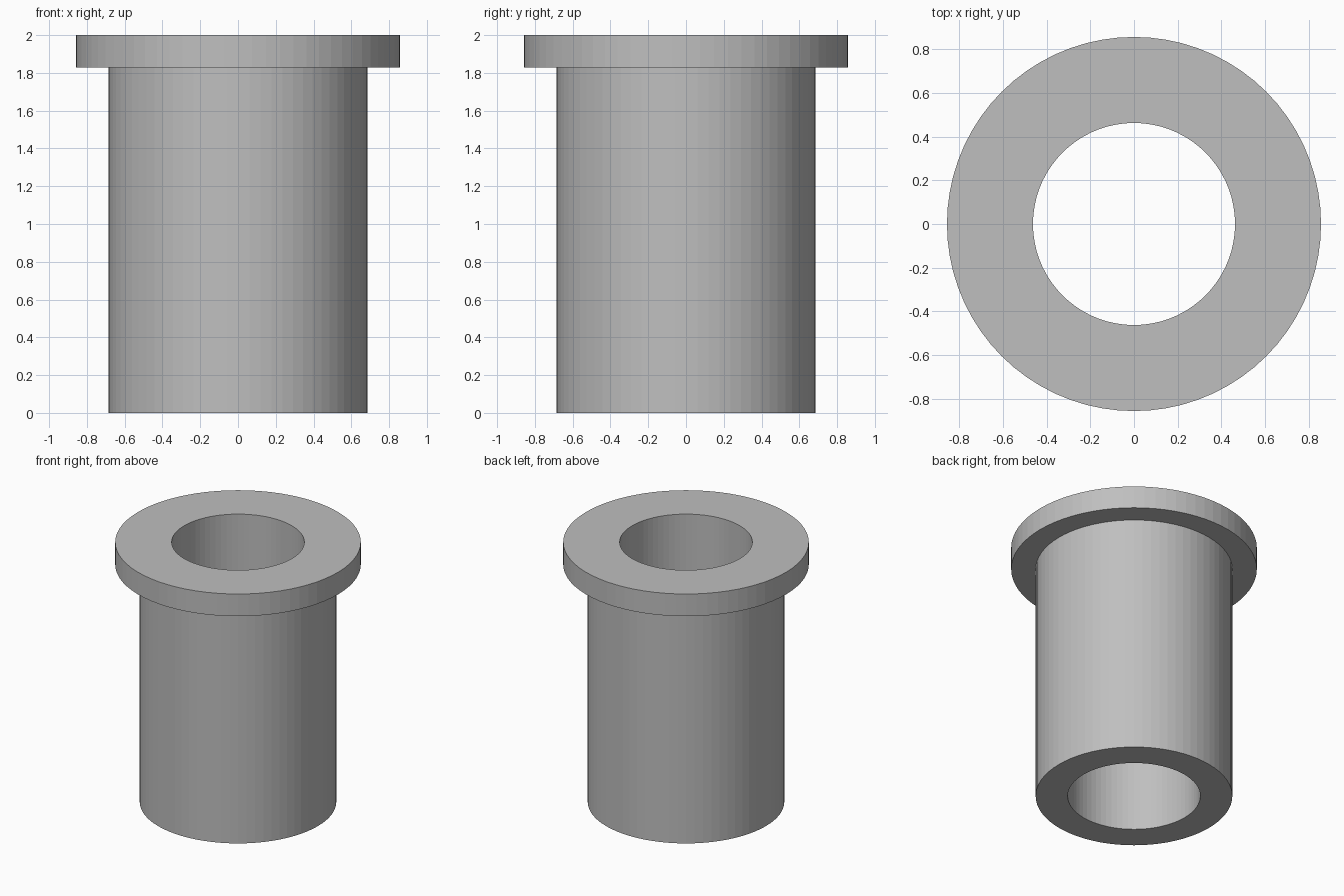
import bpy
import bmesh
import math

cube = bpy.data.objects.get("Cube")
if cube:
    bpy.data.objects.remove(cube, do_unlink=True)

# Main dimensions
SIDES = 72
HEIGHT = 2.0
FLANGE_BASE = 1.829
FLANGE_RADIUS = 0.857
BODY_RADIUS = 0.686
BORE_RADIUS = 0.463

# Plain grey metal
grey = bpy.data.materials.new("plain_grey")
grey.use_nodes = True
colour = (0.52, 0.52, 0.52, 1.0)
grey.diffuse_color = colour
grey.node_tree.nodes["Principled BSDF"].inputs["Base Color"].default_value = colour


def lathe(name, profile, material):
    """Spin a closed (radius, height) profile around the z axis."""
    bm = bmesh.new()
    rings = []
    for i in range(SIDES):
        a = math.tau * i / SIDES
        rings.append([bm.verts.new((r * math.cos(a), r * math.sin(a), z))
                      for r, z in profile])
    count = len(profile)
    for i, ring in enumerate(rings):
        following = rings[(i + 1) % SIDES]
        for j in range(count):
            k = (j + 1) % count
            bm.faces.new((ring[j], following[j], following[k], ring[k]))
    bmesh.ops.recalc_face_normals(bm, faces=bm.faces)
    mesh = bpy.data.meshes.new(name)
    bm.to_mesh(mesh)
    bm.free()
    mesh.materials.append(material)
    obj = bpy.data.objects.new(name, mesh)
    bpy.context.collection.objects.link(obj)
    return obj


# Sleeve with a flange at the top and a straight bore through it
lathe("flanged_bushing", [
    (BORE_RADIUS, 0),
    (BODY_RADIUS, 0),
    (BODY_RADIUS, FLANGE_BASE),
    (FLANGE_RADIUS, FLANGE_BASE),
    (FLANGE_RADIUS, HEIGHT),
    (BORE_RADIUS, HEIGHT),
], grey)
